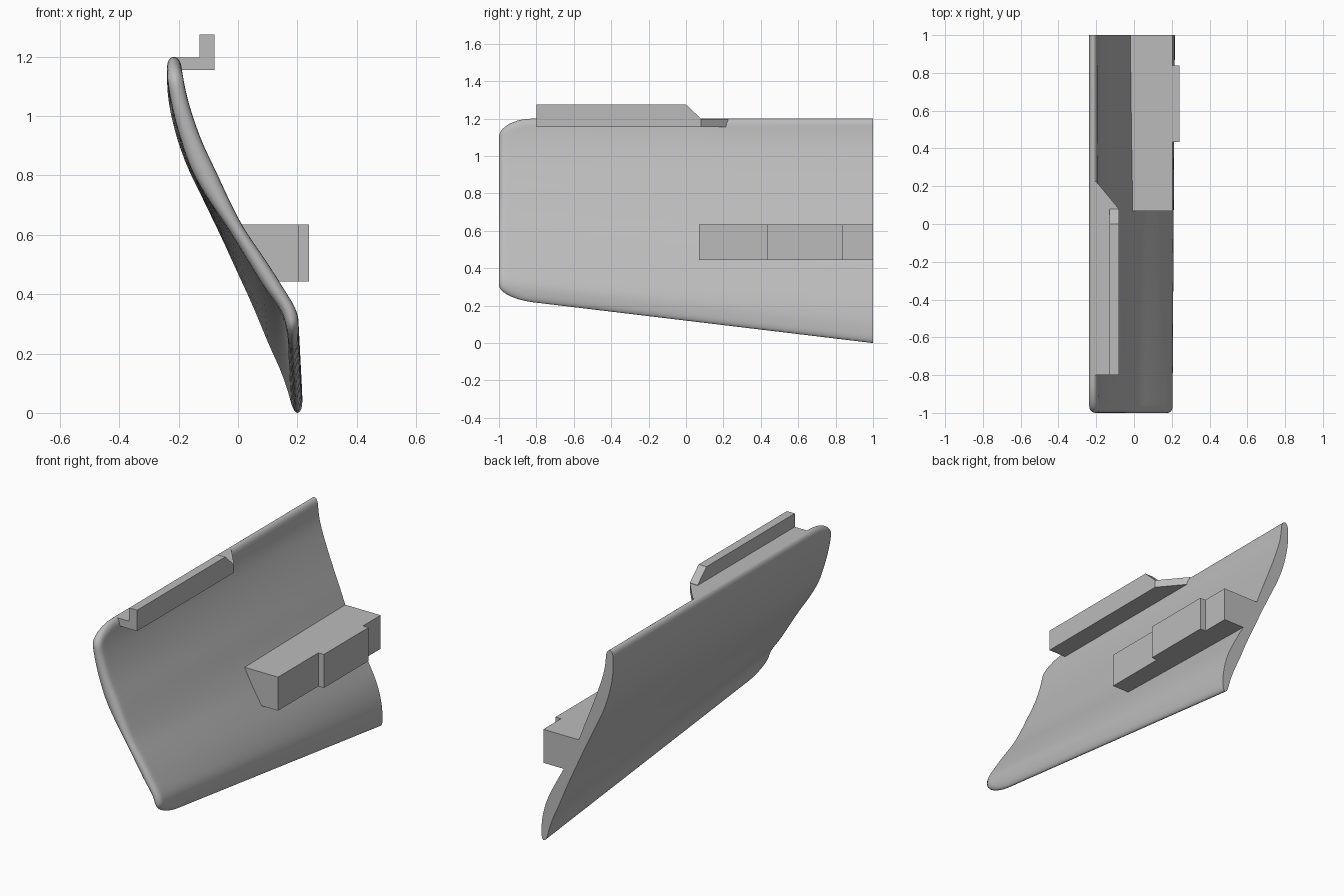
import bpy, bmesh, math

cube = bpy.data.objects.get("Cube")
if cube:
    bpy.data.objects.remove(cube, do_unlink=True)

grey = bpy.data.materials.new("light_grey")
grey.use_nodes = True
colour = (0.5, 0.5, 0.5, 1)
grey.diffuse_color = colour
grey.node_tree.nodes["Principled BSDF"].inputs["Base Color"].default_value = colour


def finish(bm, name):
    bmesh.ops.recalc_face_normals(bm, faces=bm.faces)
    mesh = bpy.data.meshes.new(name)
    bm.to_mesh(mesh)
    bm.free()
    mesh.materials.append(grey)
    obj = bpy.data.objects.new(name, mesh)
    bpy.context.collection.objects.link(obj)
    return obj


def prism(bm, points, offset):
    """Extrude a flat outline along an offset."""
    face = bm.faces.new([bm.verts.new(p) for p in points])
    new = bmesh.ops.extrude_face_region(bm, geom=[face])["geom"]
    bmesh.ops.translate(bm, vec=offset,
                        verts=[v for v in new if isinstance(v, bmesh.types.BMVert)])


def spline(values, t):
    """Smooth curve through evenly spaced values."""
    f = min(max(t, 0), 1) * (len(values) - 1)
    i = min(int(f), len(values) - 2)
    u = f - i
    a, b, c, d = (values[min(max(i + k, 0), len(values) - 1)] for k in (-1, 0, 1, 2))
    return b + u * ((c - a) + u * ((2*a - 5*b + 4*c - d) + u * (3*b - a - 3*c + d))) / 2


def round_off(d, r):
    """Quarter circle from 0 at the edge to 1 at distance r."""
    return math.sqrt(max(0, 1 - max(0, 1 - d / r) ** 2))


# Curved panel: S-shaped section, x offsets from bottom to top
FRONT_OUT = [.17, .15, .085, .025, -.035, -.1, -.155, -.19, -.217, -.235, -.24]
FRONT_IN = [.2, .2, .147, .085, .02, -.03, -.075, -.12, -.155, -.18, -.193]
BACK_OUT = [.185, .152, .1, .05, -.005, -.06, -.118, -.175, -.215, -.237, -.237]
BACK_IN = [.217, .212, .18, .12, .055, -.005, -.052, -.1, -.145, -.182, -.195]
ROWS = 44


def panel_ring(y):
    s, d = (y + 1) / 2, y + 1
    z0 = 0.24 - 0.12 * d
    corner = 1 - round_off(d, 0.18)
    low, high = z0 + 0.07 * corner, 1.2 - 0.1 * corner
    outer, inner = [], []
    for k in range(ROWS + 1):
        # rows gather near the rounded edges
        z = low + (high - low) * (1 - math.cos(math.pi * k / ROWS)) / 2
        t = (z - z0) / (1.2 - z0)
        xo = spline(FRONT_OUT, t) * (1 - s) + spline(BACK_OUT, t) * s
        xi = spline(FRONT_IN, t) * (1 - s) + spline(BACK_IN, t) * s
        fat = round_off(min(z - low, high - z), 0.035) * round_off(d, 0.03)
        mid, half = (xo + xi) / 2, (xi - xo) / 2 * max(fat, 0.04)
        outer.append((mid - half, y, z))
        inner.append((mid + half, y, z))
    return outer + inner[::-1]


bm = bmesh.new()
steps = [-1, -.998, -.992, -.98, -.965, -.94, -.9, -.86, -.82]
steps += [-.7 + 1.7 * i / 8 for i in range(9)]
rings = [[bm.verts.new(p) for p in panel_ring(y)] for y in steps]
for a, b in zip(rings, rings[1:]):
    for i in range(len(a)):
        j = (i + 1) % len(a)
        bm.faces.new((a[i], a[j], b[j], b[i]))
for ring in (rings[0], rings[-1]):
    for i in range(ROWS):
        bm.faces.new((ring[i], ring[i + 1], ring[-2 - i], ring[-1 - i]))
panel = finish(bm, "curved_panel")
bpy.context.view_layer.objects.active = panel
panel.select_set(True)
bpy.ops.object.shade_smooth_by_angle(angle=math.radians(35))

# Top bracket: flat ledge with a slanted end, and an upright lip
bm = bmesh.new()
ledge = [(-.21, -.8), (-.08, -.8), (-.08, .08), (-.2, .225), (-.21, .225)]
prism(bm, [(x, y, 1.155) for x, y in ledge], (0, 0, .043))
finish(bm, "top_ledge")
bm = bmesh.new()
lip = [(-.8, 1.155), (.08, 1.155), (.08, 1.2), (0, 1.275), (-.8, 1.275)]
prism(bm, [(-.13, y, z) for y, z in lip], (.05, 0, 0))
finish(bm, "top_lip")

# Side block with a raised pad on its face
bm = bmesh.new()
block = [(-.03, .635), (.205, .635), (.205, .443), (.07, .443)]
prism(bm, [(x, .07, z) for x, z in block], (0, .93, 0))
finish(bm, "side_block")
bm = bmesh.new()
pad = [(.19, .635), (.24, .635), (.24, .443), (.19, .443)]
prism(bm, [(x, .435, z) for x, z in pad], (0, .405, 0))
finish(bm, "side_block_pad")
